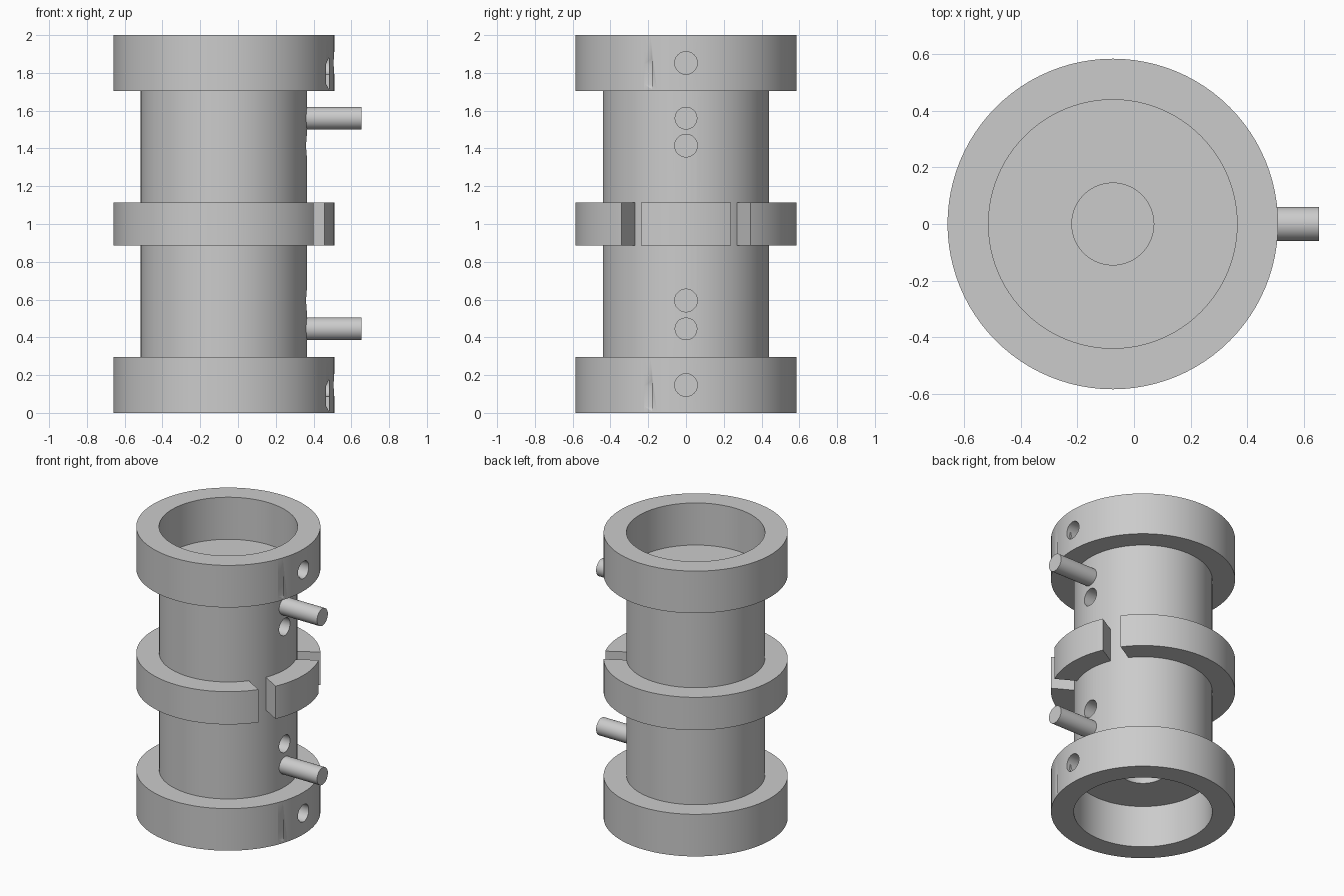
import bpy, bmesh
from math import radians, cos, sin
from mathutils import Matrix, Vector

if "Cube" in bpy.data.objects:
    bpy.data.objects.remove(bpy.data.objects["Cube"], do_unlink=True)

AXIS = -0.075            # x of the main axis
R_BODY, R_RING = 0.44, 0.585
COLLAR_H, TOP = 0.295, 2.0
PIN_R = 0.06

grey = bpy.data.materials.new("plain_grey")
grey.use_nodes = True
tone = (0.6, 0.6, 0.6, 1)
grey.diffuse_color = tone
grey.node_tree.nodes["Principled BSDF"].inputs["Base Color"].default_value = tone


def add_object(name, bm):
    bmesh.ops.recalc_face_normals(bm, faces=bm.faces)
    mesh = bpy.data.meshes.new(name)
    bm.to_mesh(mesh)
    bm.free()
    mesh.materials.append(grey)
    obj = bpy.data.objects.new(name, mesh)
    bpy.context.collection.objects.link(obj)
    return obj


def lathe(name, profile, steps=96):
    """Spin a closed (radius, z) outline round the main axis."""
    bm = bmesh.new()
    verts = [bm.verts.new((AXIS + r, 0, z)) for r, z in profile]
    edges = [bm.edges.new((a, b)) for a, b in zip(verts, verts[1:] + verts[:1])]
    bmesh.ops.spin(bm, geom=verts + edges, cent=(AXIS, 0, 0), axis=(0, 0, 1),
                   angle=radians(360), steps=steps, use_merge=True)
    bmesh.ops.remove_doubles(bm, verts=bm.verts, dist=0.0001)
    return add_object(name, bm)


def rod(name, x0, x1, z, radius=PIN_R):
    """Round rod lying along x."""
    bm = bmesh.new()
    place = Matrix.Translation(((x0 + x1) / 2, 0, z)) @ Matrix.Rotation(radians(90), 4, 'Y')
    bmesh.ops.create_cone(bm, cap_ends=True, segments=48, radius1=radius,
                          radius2=radius, depth=x1 - x0, matrix=place)
    return add_object(name, bm)


def slot_cutter(z):
    """Thin wedge-sided channel running along y into the collar hole."""
    bm = bmesh.new()
    outline = [(0.467, 0.035), (0.481, 0.01), (0.481, 0.175), (0.467, 0.145)]
    face = bm.faces.new([bm.verts.new((x, -0.3, z + h)) for x, h in outline])
    out = bmesh.ops.extrude_face_region(bm, geom=[face])
    moved = [g for g in out["geom"] if isinstance(g, bmesh.types.BMVert)]
    bmesh.ops.translate(bm, verts=moved, vec=(0, 0.3, 0))
    return add_object("slot_cutter", bm)


def notch_cutter(angle):
    """Box reaching from the body surface out past the middle ring."""
    bm = bmesh.new()
    mid = 0.57
    place = (Matrix.Translation((AXIS + mid * cos(angle), mid * sin(angle), 1))
             @ Matrix.Rotation(angle, 4, 'Z') @ Matrix.Diagonal((0.3, 0.12, 0.5, 1)))
    bmesh.ops.create_cube(bm, size=1, matrix=place)
    return add_object("notch_cutter", bm)


def cut(obj, cutters):
    bpy.context.view_layer.objects.active = obj
    for cutter in cutters:
        mod = obj.modifiers.new("cut", 'BOOLEAN')
        mod.operation, mod.solver, mod.object = 'DIFFERENCE', 'EXACT', cutter
        bpy.ops.object.modifier_apply(modifier=mod.name)
        bpy.data.objects.remove(cutter, do_unlink=True)


def ring(name, z0, z1, inner):
    return lathe(name, [(inner, z0), (R_RING, z0), (R_RING, z1), (inner, z1)])


# Body with a blind bore at each end
bore_r, bore_d = 0.145, 0.295
low, high = COLLAR_H, TOP - COLLAR_H
body = lathe("body", [(0, low + bore_d), (bore_r, low + bore_d), (bore_r, low),
                      (R_BODY, low), (R_BODY, high), (bore_r, high),
                      (bore_r, high - bore_d), (0, high - bore_d)])
surface = AXIS + R_BODY
cut(body, [rod("hole_cutter", surface - 0.145, 0.6, z) for z in (0.595, 1.415)])

# End collars with a blind side hole and a thin slot
collars = []
for name, z in (("lower_collar", 0), ("upper_collar", high)):
    collar = ring(name, z, z + COLLAR_H, R_BODY)
    cut(collar, [rod("hole_cutter", AXIS + R_RING - 0.11, 0.7, z + COLLAR_H / 2),
                 slot_cutter(z)])
    collars.append(collar)

# Middle ring with two notches
middle = ring("middle_ring", 0.885, 1.115, R_BODY - 0.01)
cut(middle, [notch_cutter(radians(a)) for a in (-30, 30)])

# Side pins
pins = [rod(name, surface - 0.04, 0.655, z)
        for name, z in (("lower_pin", 0.445), ("upper_pin", 1.56))]

# Smooth round walls, crisp edges
bpy.ops.object.select_all(action='DESELECT')
for obj in [body, middle] + collars + pins:
    obj.select_set(True)
bpy.context.view_layer.objects.active = body
bpy.ops.object.shade_smooth_by_angle(angle=radians(30))
